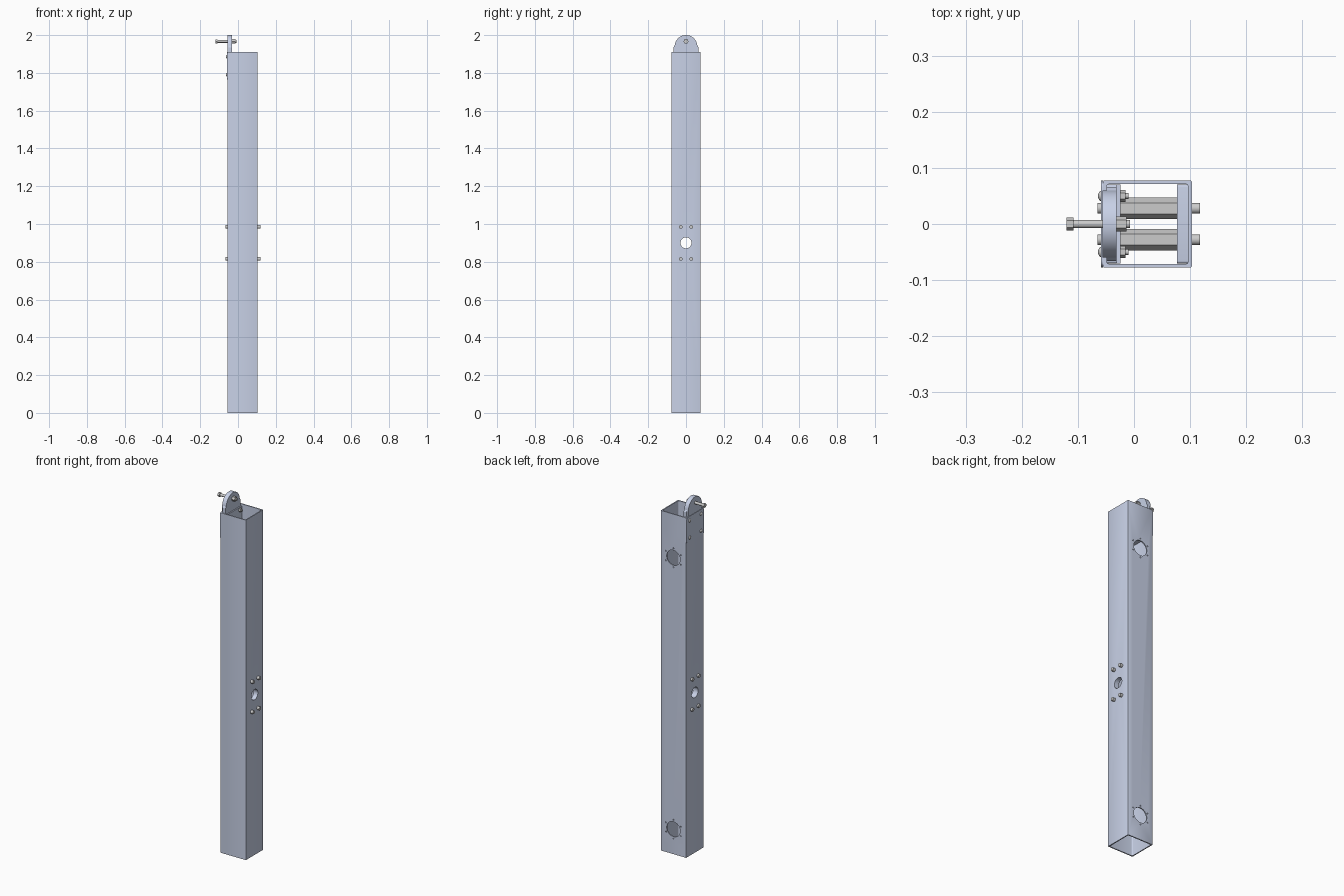
import bpy, bmesh
from math import pi, cos, sin
from mathutils import Matrix, Vector

if "Cube" in bpy.data.objects:
    bpy.data.objects.remove(bpy.data.objects["Cube"])

paint = bpy.data.materials.new("pale_blue_steel")
paint.diffuse_color = (0.58, 0.64, 0.80, 1)
paint.use_nodes = True
paint.node_tree.nodes["Principled BSDF"].inputs["Base Color"].default_value = paint.diffuse_color


def prism(name, pts, axis, a, b, mat=None):
    """Extrude a 2D outline along an axis: 'z' takes (x, y), 'x' takes (y, z), 'y' takes (x, z)."""
    place = {'z': lambda p, t: (p[0], p[1], t),
             'x': lambda p, t: (t, p[0], p[1]),
             'y': lambda p, t: (p[0], t, p[1])}[axis]
    bm = bmesh.new()
    face = bm.faces.new([bm.verts.new(place(p, a)) for p in pts])
    top = bmesh.ops.extrude_face_region(bm, geom=[face])["geom"]
    move = Vector(place((0, 0), b - a))
    bmesh.ops.translate(bm, vec=move, verts=[v for v in top if isinstance(v, bmesh.types.BMVert)])
    bmesh.ops.recalc_face_normals(bm, faces=bm.faces)
    me = bpy.data.meshes.new(name)
    bm.to_mesh(me)
    bm.free()
    ob = bpy.data.objects.new(name, me)
    bpy.context.collection.objects.link(ob)
    if mat:
        me.materials.append(mat)
    return ob


def ring(u, v, r, n=32, start=0.0):
    return [(u + r * cos(start + 2 * pi * i / n), v + r * sin(start + 2 * pi * i / n)) for i in range(n)]


def rounded(u0, u1, v0, v1, r, n=5):
    pts = []
    for k, (u, v) in enumerate([(u1 - r, v1 - r), (u0 + r, v1 - r), (u0 + r, v0 + r), (u1 - r, v0 + r)]):
        for i in range(n):
            t = pi / 2 * (k + i / (n - 1))
            pts.append((u + r * cos(t), v + r * sin(t)))
    return pts


def select(ob):
    bpy.ops.object.select_all(action='DESELECT')
    ob.select_set(True)
    bpy.context.view_layer.objects.active = ob


def cut(ob, cutters):
    """Subtract each cutter, then remove it."""
    select(ob)
    for c in cutters:
        m = ob.modifiers.new("cut", 'BOOLEAN')
        m.operation, m.solver, m.object = 'DIFFERENCE', 'EXACT', c
        bpy.ops.object.modifier_apply(modifier=m.name)
        bpy.data.objects.remove(c)


def smooth(ob):
    select(ob)
    bpy.ops.object.shade_smooth_by_angle(angle=pi / 6)


X0, X1, Y, H, W = -0.055, 0.103, 0.0775, 1.91, 0.006
XC = (X0 + X1) / 2
PIVOT_Z = 0.90
BOLT_Z = (0.815, 0.985)
BOLT_Y = (-0.028, 0.028)
LUG_BOLTS = [(y, z) for y in (-0.05, 0.05) for z in (1.79, 1.885)]

# Square tube with bore, cross hole and two bolt-ringed back openings
tube = prism("square_tube", rounded(X0, X1, -Y, Y, 0.002, 3), 'z', 0, H, paint)
cutters = [prism("bore", rounded(X0 + W, X1 - W, -Y + W, Y - W, 0.006), 'z', -0.1, H + 0.1),
           prism("cross_hole", ring(0, PIVOT_Z, 0.029), 'x', -0.2, 0.2)]
for z in (0.14, 1.665):
    cutters.append(prism("opening", ring(XC, z, 0.042, 40), 'y', 0.04, 0.12))
    for u, v in ring(XC, z, 0.053, 6, pi / 2):
        cutters.append(prism("small_hole", ring(u, v, 0.0035, 12), 'y', 0.04, 0.12))
cut(tube, cutters)
smooth(tube)

# Inner stiffening plates and hexagonal spacers at mid height
for name, a, b in (("left_inner_plate", X0 + W, -0.024), ("right_inner_plate", 0.077, X1 - W)):
    plate = prism(name, rounded(-0.07, 0.07, 0.78, 1.02, 0.004), 'x', a, b, paint)
    cut(plate, [prism("hole", ring(0, PIVOT_Z, 0.029), 'x', -0.2, 0.2)])
    smooth(plate)

for y in BOLT_Y:
    for z in BOLT_Z:
        prism("hex_spacer", ring(y, z, 0.0195, 6), 'x', -0.024, 0.077)
        smooth(prism("right_bolt_head", ring(y, z, 0.0095, 24), 'x', X1 - W, 0.118))
        smooth(prism("left_bolt_head", ring(y, z, 0.0095, 24), 'x', -0.065, X0 + W))

# Cover plate on the outside of the tube top
smooth(prism("outer_plate", rounded(-Y, Y, 1.765, H, 0.012), 'x', -0.0585, X0, paint))

# Lug: round-topped ear, with a thinner backing plate inside the tube
arc = [(0.060 * cos(pi * i / 28), 1.94 + 0.060 * sin(pi * i / 28)) for i in range(29)]
lug = prism("round_lug", [(0.060, H)] + arc + [(-0.060, H)], 'x', -0.0565, -0.031, paint)
smooth(lug)
base = prism("lug_base", [(-0.066, 1.765), (0.066, 1.765), (0.066, 1.935), (0.060, 1.945),
                          (-0.060, 1.945), (-0.066, 1.935)], 'x', X0 + W, -0.031, paint)
smooth(base)
prism("backing_plate", [(-0.07, 1.765), (0.07, 1.765), (0.07, 1.9), (-0.07, 1.9)],
      'x', -0.031, -0.024, paint)

# Four lug bolts with domed heads and nuts
for y, z in LUG_BOLTS:
    bm = bmesh.new()
    bmesh.ops.create_uvsphere(bm, u_segments=20, v_segments=10, radius=0.0095,
                              matrix=Matrix.Translation((-0.0575, y, z)) @ Matrix.Diagonal((0.7, 1, 1, 1)))
    me = bpy.data.meshes.new("lug_bolt_head")
    bm.to_mesh(me)
    bm.free()
    head = bpy.data.objects.new("lug_bolt_head", me)
    bpy.context.collection.objects.link(head)
    smooth(head)
    prism("lug_bolt_nut", ring(y, z, 0.0105, 6), 'x', -0.024, -0.015)
    smooth(prism("lug_bolt_tip", ring(y, z, 0.005, 16), 'x', -0.02, -0.010))

# Long hook bolt through the lug
PZ = 1.967
prism("hook_bolt_head", ring(0, PZ, 0.012, 6), 'x', -0.120, -0.108)
smooth(prism("hook_bolt_shank", ring(0, PZ, 0.0075, 24), 'x', -0.109, -0.007))
prism("hook_bolt_nut", ring(0, PZ, 0.0135, 6), 'x', -0.031, -0.013)
